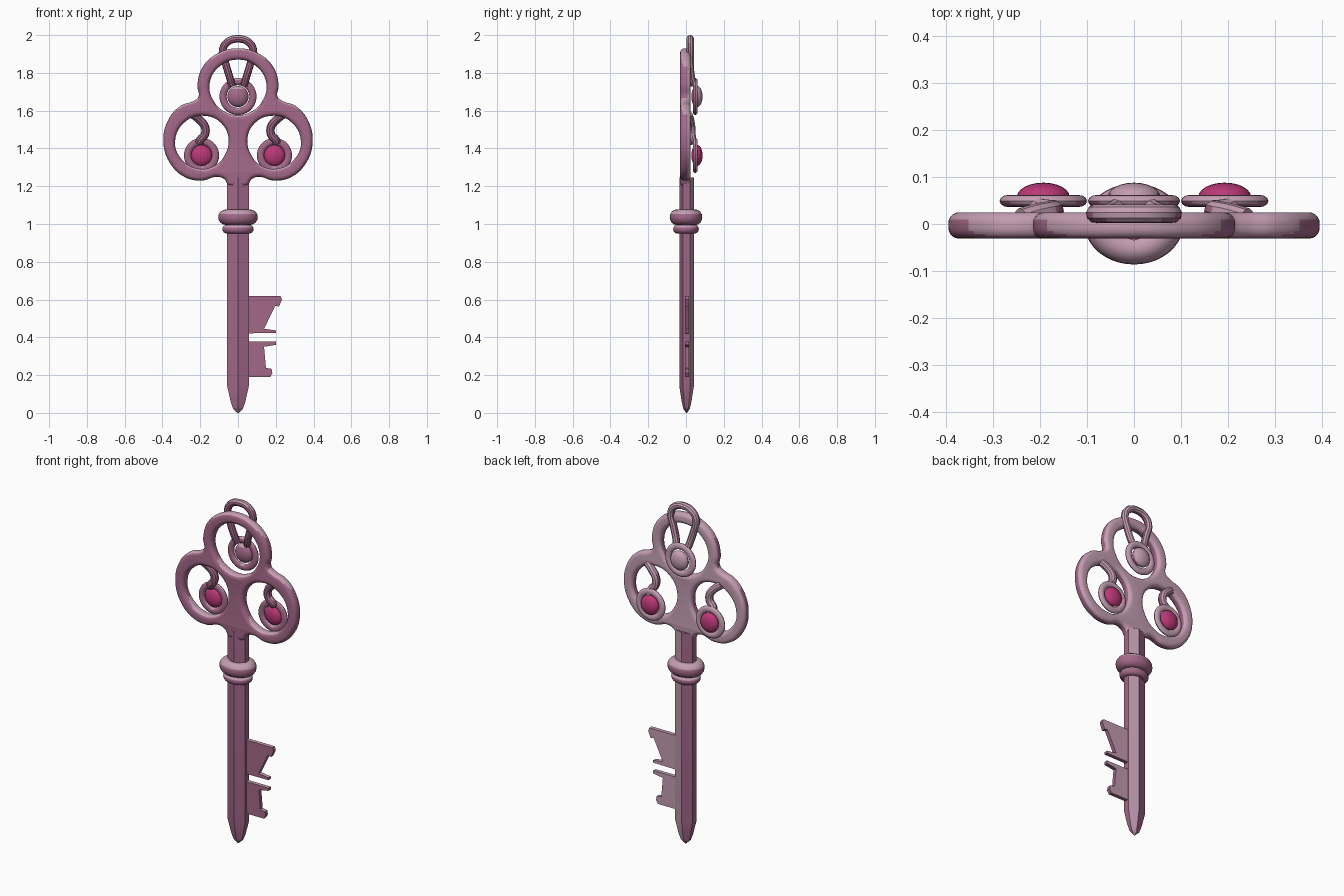
import bpy, bmesh, math
from mathutils import Matrix

if "Cube" in bpy.data.objects:
    bpy.data.objects.remove(bpy.data.objects["Cube"])


def material(name, rgb):
    m = bpy.data.materials.new(name)
    m.diffuse_color = (*rgb, 1)
    m.use_nodes = True
    m.node_tree.nodes["Principled BSDF"].inputs["Base Color"].default_value = m.diffuse_color
    return m


MAUVE = material("mauve_metal", (0.37, 0.14, 0.25))
DUSTY = material("dusty_pink_metal", (0.55, 0.34, 0.44))
MAGENTA = material("magenta_gem", (0.50, 0.04, 0.19))


def worn(n):
    """Rear and upward faces carry the paler metal."""
    return n.y > 0.3 or n.z > 0.55


def finish(obj, mats=(MAUVE, DUSTY), matrix=None, angle=35, rule=worn):
    """Clean the mesh, shade it, and give faces passing the rule the second colour."""
    me = obj.data
    me.materials.clear()
    for m in mats:
        me.materials.append(m)
    if matrix:
        me.transform(matrix)
    bm = bmesh.new()
    bm.from_mesh(me)
    bmesh.ops.remove_doubles(bm, verts=bm.verts, dist=0.0002)
    bmesh.ops.recalc_face_normals(bm, faces=bm.faces)
    bm.normal_update()
    for f in bm.faces:
        f.material_index = 1 if len(mats) > 1 and rule(f.normal) else 0
    bm.to_mesh(me)
    bm.free()
    bpy.ops.object.select_all(action='DESELECT')
    obj.select_set(True)
    bpy.context.view_layer.objects.active = obj
    bpy.ops.object.shade_smooth_by_angle(angle=math.radians(angle))
    return obj


def from_bmesh(name, bm, **kw):
    me = bpy.data.meshes.new(name)
    bm.to_mesh(me)
    bm.free()
    obj = bpy.data.objects.new(name, me)
    bpy.context.collection.objects.link(obj)
    return finish(obj, **kw)


def from_curve(name, loops, cyclic, kind, matrix=None, **settings):
    cu = bpy.data.curves.new(name, 'CURVE')
    cu.dimensions = kind
    cu.resolution_u = 6
    for k, v in settings.items():
        setattr(cu, k, v)
    for pts in loops:
        sp = cu.splines.new('BEZIER')
        sp.bezier_points.add(len(pts) - 1)
        for bp, p in zip(sp.bezier_points, pts):
            bp.co = p if len(p) == 3 else (*p, 0)
            bp.handle_left_type = bp.handle_right_type = 'AUTO'
        sp.use_cyclic_u = cyclic
    obj = bpy.data.objects.new(name, cu)
    bpy.context.collection.objects.link(obj)
    bpy.ops.object.select_all(action='DESELECT')
    obj.select_set(True)
    bpy.context.view_layer.objects.active = obj
    bpy.ops.object.convert(target='MESH')
    return finish(bpy.context.view_layer.objects.active, matrix=matrix)


def lathe(name, profile, steps, sy, close=False, y=0, start=0, **kw):
    """Stack of elliptical rings from (radius, z) pairs; sy squashes depth."""
    bm = bmesh.new()
    angles = [start + 2 * math.pi * i / steps for i in range(steps)]
    rings = [[bm.verts.new((r * math.cos(a), y + sy * r * math.sin(a), z)) for a in angles]
             for r, z in profile]
    pairs = list(zip(rings, rings[1:] + rings[:1])) if close else list(zip(rings, rings[1:]))
    for a, b in pairs:
        for i in range(steps):
            j = (i + 1) % steps
            bm.faces.new((a[i], a[j], b[j], b[i]))
    if not close:
        bm.faces.new(rings[0])
        bm.faces.new(rings[-1])
    return from_bmesh(name, bm, **kw)


def mirror(half):
    """Complete a symmetric loop whose first and last points lie on x = 0."""
    return half + [(-x, z) for x, z in half[-2:0:-1]]


# Trefoil bow: one rounded outline with three holes, turned upright
outline = mirror([(0, 1.93), (.1, 1.907), (.185, 1.835), (.215, 1.735), (.21, 1.672),
                  (.235, 1.652), (.305, 1.625), (.37, 1.55), (.395, 1.435), (.362, 1.325),
                  (.285, 1.25), (.19, 1.23), (.11, 1.25), (.072, 1.237), (.05, 1.205), (0, 1.2)])
top_hole = mirror([(0, 1.87), (.09, 1.84), (.15, 1.745), (.125, 1.645), (.065, 1.592), (0, 1.577)])
side_hole = [(.05, 1.45), (.09, 1.535), (.18, 1.573), (.275, 1.545), (.333, 1.44),
             (.3, 1.345), (.21, 1.293), (.125, 1.308), (.073, 1.36)]
from_curve("trefoil_bow",
           [outline, top_hole, side_hole, [(-x, z) for x, z in reversed(side_hole)]], True, '2D',
           matrix=Matrix.Translation((0, -.003, 0)) @ Matrix.Rotation(math.pi / 2, 4, 'X'),
           fill_mode='BOTH', extrude=0.005, bevel_depth=0.023, bevel_resolution=4, offset=-0.023)

# Six-sided shaft with pointed tip, paler on one rear facet
lathe("shaft", [(.004, 0), (.03, .022), (.045, .06), (.066, .14), (.066, 1.245)], 6, .58,
      y=.003, start=math.pi / 6, angle=20, rule=lambda n: n.y > .2 and n.x > .1)

# Two stacked collar rings
for name, r, t, z in (("upper_collar", .064, .041, 1.036), ("lower_collar", .06, .023, .973)):
    prof = [(r + t * math.cos(a), z + t * math.sin(a))
            for a in (2 * math.pi * k / 16 for k in range(16))]
    lathe(name, prof, 40, .82, close=True, rule=lambda n: n.z > .3)

# Flat bit made of two toothed plates
bits = {"upper_bit": [(.03, .62), (.225, .62), (.233, .6), (.217, .563), (.197, .567),
                      (.138, .445), (.2, .437), (.2, .423), (.03, .421)],
        "lower_bit": [(.03, .377), (.2, .377), (.2, .36), (.138, .35), (.148, .238),
                      (.178, .233), (.182, .21), (.17, .19), (.03, .19)]}
for name, pts in bits.items():
    bm = bmesh.new()
    face = bm.faces.new([bm.verts.new((x, -.005, z)) for x, z in pts])
    ext = bmesh.ops.extrude_face_region(bm, geom=[face])
    bmesh.ops.translate(bm, vec=(0, .022, 0),
                        verts=[v for v in ext["geom"] if isinstance(v, bmesh.types.BMVert)])
    from_bmesh(name, bm)


# Gem in a round setting, fixed to the rear of the bow
def setting(side, x, z, r, gem_mats):
    bm = bmesh.new()
    n, m, t = 36, 12, .019
    grid = []
    for i in range(n):
        a = 2 * math.pi * i / n
        row = []
        for k in range(m):
            b = 2 * math.pi * k / m
            d = r - t + t * math.cos(b)
            row.append(bm.verts.new((x + d * math.cos(a), .049 + .013 * math.sin(b),
                                     z + d * math.sin(a))))
        grid.append(row)
    for i in range(n):
        for k in range(m):
            a, b = grid[i], grid[(i + 1) % n]
            bm.faces.new((a[k], b[k], b[(k + 1) % m], a[(k + 1) % m]))
    from_bmesh(side + "_gem_setting", bm)
    bm = bmesh.new()
    bmesh.ops.create_uvsphere(bm, u_segments=24, v_segments=12, radius=1,
                              matrix=Matrix.Translation((x, .058, z))
                              @ Matrix.Diagonal((.056, .03, .056, 1)))
    from_bmesh(side + "_gem", bm, mats=gem_mats)


setting("top", 0, 1.675, .098, (MAUVE, DUSTY))

# Hanging loop above the top gem
loop = [(.032, .042, 1.735), (.042, .03, 1.77), (.066, .022, 1.85), (.082, .022, 1.915),
        (.06, .022, 1.96), (0, .022, 1.98)]
from_curve("hanging_loop", [loop + [(-x, y, z) for x, y, z in loop[-2::-1]]], False, '3D',
           bevel_depth=.02, bevel_resolution=3, use_fill_caps=True)

# Side gems on curled stems
for side, s in (("left", -1), ("right", 1)):
    setting(side, s * .193, 1.363, .093, (MAGENTA,))
    stem = [(.24, .012, 1.58), (.205, .022, 1.553), (.175, .028, 1.515), (.175, .03, 1.475),
            (.2, .034, 1.445), (.205, .042, 1.43)]
    from_curve(side + "_curled_stem", [[(s * x, y, z) for x, y, z in stem]], False, '3D',
               bevel_depth=.022, bevel_resolution=3, use_fill_caps=True)
